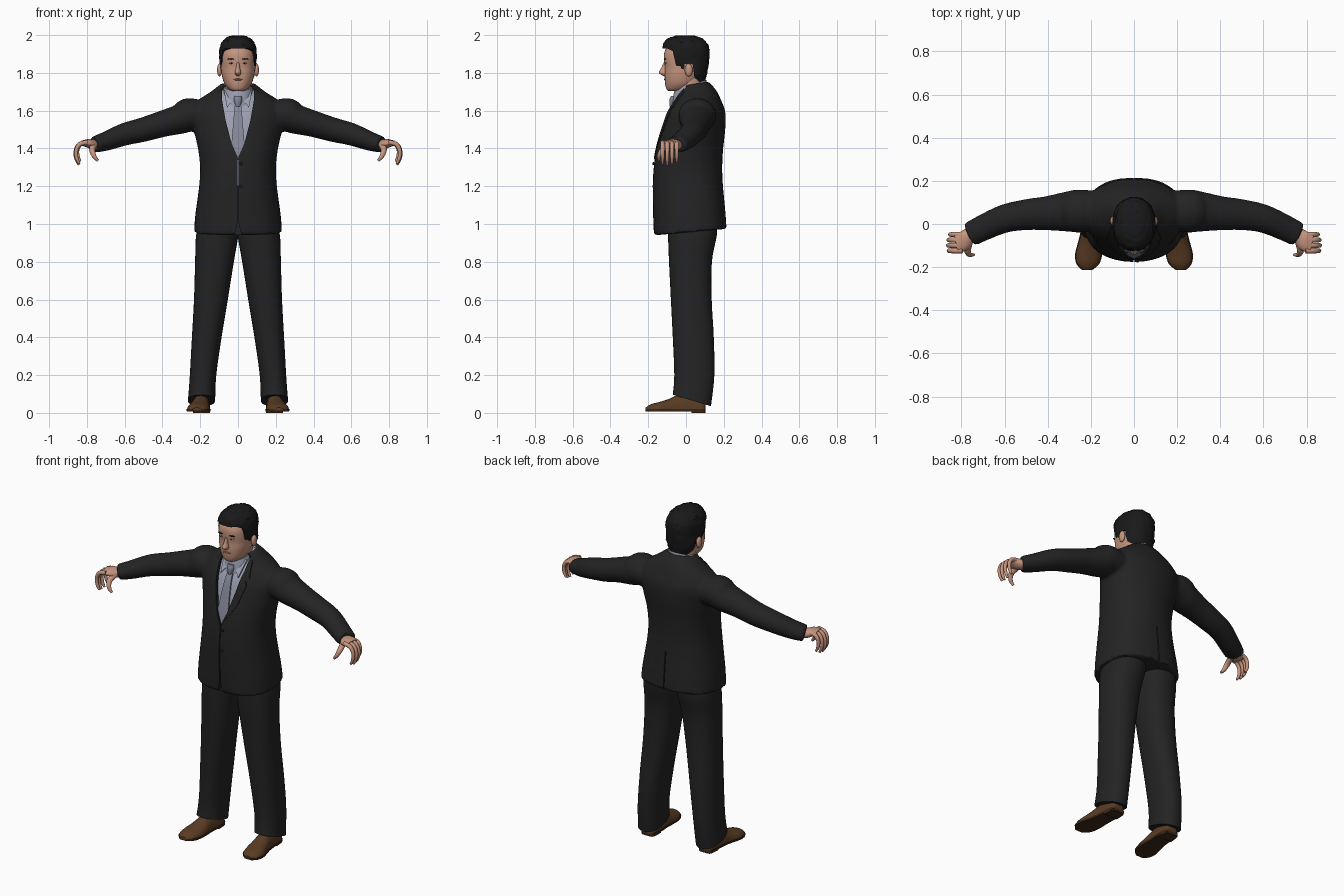
import bpy, bmesh, math, random
from mathutils import Vector

if "Cube" in bpy.data.objects:
    bpy.data.objects.remove(bpy.data.objects["Cube"])

random.seed(4)
COLOURS = {"suit_black": (.017, .017, .018), "shirt_grey": (.33, .35, .44), "tie_grey": (.23, .245, .31),
           "skin": (.56, .30, .21), "hair_black": (.010, .010, .011), "lips": (.40, .17, .13),
           "eye_white": (.55, .50, .47), "shoe_brown": (.10, .045, .017), "sole_brown": (.045, .022, .01)}
MATS = {}
for key, c in COLOURS.items():
    MATS[key] = bpy.data.materials.new(key)
    MATS[key].diffuse_color = (*c, 1)


def finish(name, bm, mat=None, angle=40):
    bmesh.ops.recalc_face_normals(bm, faces=bm.faces)
    me = bpy.data.meshes.new(name)
    bm.to_mesh(me)
    bm.free()
    me.shade_smooth()
    me.set_sharp_from_angle(angle=math.radians(angle))
    ob = bpy.data.objects.new(name, me)
    bpy.context.collection.objects.link(ob)
    if mat:
        me.materials.append(MATS[mat])
    return ob


def smooth(rows, k=4):
    """Catmull-Rom interpolation of parameter rows."""
    out, n = [], len(rows)
    for i in range(n - 1):
        p = [rows[max(i - 1, 0)], rows[i], rows[i + 1], rows[min(i + 2, n - 1)]]
        for j in range(k):
            t = j / k
            out.append([.5 * (2 * b + (c - a) * t + (2 * a - 5 * b + 4 * c - d) * t * t
                              + (3 * b - a - 3 * c + d) * t ** 3) for a, b, c, d in zip(*p)])
    return out + [list(rows[-1])]


def hring(z, x0, x1, yf, yb, e=2.0, tilt=0.0, n=36):
    """Horizontal superellipse section."""
    pts = []
    for i in range(n):
        a = 2 * math.pi * i / n
        c, s = math.cos(a), math.sin(a)
        x = (x0 + x1) / 2 + (x1 - x0) / 2 * math.copysign(abs(c) ** (2 / e), c)
        y = (yf + yb) / 2 + (yb - yf) / 2 * math.copysign(abs(s) ** (2 / e), s)
        pts.append(Vector((x, y, z + tilt * y)))
    return pts


def body(rows, k=4):
    """Centred rows (z, half width, y front, y back, exponent, tilt)."""
    return [hring(z, -w, w, f, b, e, t) for z, w, f, b, e, t in smooth(rows, k)]


def tube(rows, k=4, n=20):
    """Rows (x, y, z, half size across, half size upright) swept along a path."""
    rows, rings = smooth(rows, k), []
    pts = [Vector(r[:3]) for r in rows]
    for i, r in enumerate(rows):
        t = (pts[min(i + 1, len(pts) - 1)] - pts[max(i - 1, 0)]).normalized()
        side = Vector((0, 1, 0))
        side = (side - t * side.dot(t)).normalized()
        up = t.cross(side)
        rings.append([pts[i] + side * r[3] * math.cos(2 * math.pi * j / n)
                      + up * r[4] * math.sin(2 * math.pi * j / n) for j in range(n)])
    return rings


def add_loft(bm, rings, flip=False):
    vs = [[bm.verts.new((-p.x if flip else p.x, p.y, p.z)) for p in r] for r in rings]
    n = len(vs[0])
    for a, b in zip(vs, vs[1:]):
        for i in range(n):
            bm.faces.new((a[i], a[(i + 1) % n], b[(i + 1) % n], b[i]))
    bm.faces.new(vs[0])
    bm.faces.new(vs[-1])


def loft(name, rings, mat, mirror=False, angle=40):
    bm = bmesh.new()
    add_loft(bm, rings)
    if mirror:
        add_loft(bm, rings, True)
    return finish(name, bm, mat, angle)


def blob(name, pos, size, mat, mirror=False):
    bm = bmesh.new()
    for s in ((1, -1) if mirror else (1,)):
        vs = bmesh.ops.create_uvsphere(bm, u_segments=16, v_segments=10, radius=1)["verts"]
        for v in vs:
            v.co = Vector([v.co[i] * size[i] + pos[i] * (s if i == 0 else 1) for i in range(3)])
    return finish(name, bm, mat)


def prism(polys, lo, hi, axis="y"):
    """Cutter from 2D outlines (u, z) extruded along an axis."""
    bm = bmesh.new()
    for poly in polys:
        add_loft(bm, [[Vector((u, d, z) if axis == "y" else (d, u, z)) for u, z in poly] for d in (lo, hi)])
    return finish("cutter", bm)


def both(poly):
    return [poly, [(-u, z) for u, z in poly]]


def bake(ob):
    me = bpy.data.meshes.new_from_object(ob.evaluated_get(bpy.context.evaluated_depsgraph_get()))
    ob.modifiers.clear()
    ob.data = me


def boolean(ob, cutter, op):
    m = ob.modifiers.new("cut", "BOOLEAN")
    m.operation, m.solver, m.object = op, "EXACT", cutter
    bake(ob)
    bpy.data.objects.remove(cutter)
    ob.data.shade_smooth()
    ob.data.set_sharp_from_angle(angle=math.radians(40))


def panel(name, source, polys, thick, mat):
    """Raised panel: thickened copy of a surface trimmed to an outline."""
    ob = bpy.data.objects.new(name, source.copy())
    bpy.context.collection.objects.link(ob)
    d = ob.modifiers.new("thicken", "DISPLACE")
    d.strength, d.mid_level = thick, 0
    bake(ob)
    boolean(ob, prism(polys, -.4, -.01), "INTERSECT")
    ob.data.materials.clear()
    ob.data.materials.append(MATS[mat])


# Jacket: torso and sleeves fused into one skin
torso = [(.955, .233, -.17, .215, 2.5, .09), (1.05, .226, -.174, .209, 2.4, .05), (1.2, .206, -.176, .196, 2.3, 0),
         (1.3, .201, -.171, .192, 2.2, 0), (1.4, .212, -.157, .197, 2.1, 0), (1.5, .235, -.132, .208, 2, 0),
         (1.59, .245, -.103, .209, 2, 0), (1.655, .21, -.066, .186, 2, 0), (1.695, .145, -.045, .16, 2, .08),
         (1.735, .09, -.03, .12, 2, .15)]
sleeve = [(.12, .06, 1.56, .09, .06), (.25, .06, 1.578, .1, .09), (.3, .058, 1.557, .095, .08),
          (.4, .05, 1.53, .08, .07), (.5, .043, 1.5, .072, .065), (.6, .025, 1.475, .066, .06),
          (.7, -.018, 1.438, .061, .051), (.762, -.05, 1.42, .058, .043)]
bm = bmesh.new()
add_loft(bm, body(torso))
for flip in (False, True):
    add_loft(bm, tube(sleeve), flip)
jacket = finish("jacket", bm, "suit_black")
m = jacket.modifiers.new("fuse", "REMESH")
m.mode, m.voxel_size = "VOXEL", .01
m = jacket.modifiers.new("soften", "SMOOTH")
m.factor, m.iterations = .5, 5
bake(jacket)
skin_mesh = jacket.data.copy()
vee = [(0, 1.35), (.035, 1.43), (.066, 1.55), (.085, 1.66), (.088, 1.85)]
boolean(jacket, prism([vee + [(-u, z) for u, z in vee[:0:-1]]], -.4, 0), "DIFFERENCE")
boolean(jacket, prism([[(-.03, .9), (-.004, 1.0), (-.002, 1.34), (.002, 1.34), (.004, 1.0), (.03, .9)]],
                      -.4, -.15), "DIFFERENCE")
boolean(jacket, prism([[(-.003, .9), (-.003, 1.2), (.003, 1.2), (.003, .9)]], .19, .4), "DIFFERENCE")
lapel = [(.004, 1.345), (.036, 1.43), (.067, 1.55), (.086, 1.66), (.088, 1.74), (.105, 1.70),
         (.125, 1.62), (.105, 1.61), (.118, 1.585), (.085, 1.47)]
panel("lapels", skin_mesh, both(lapel), .005, "suit_black")
for i, z in enumerate((1.32, 1.2)):
    blob("jacket_button_%d" % (i + 1), (.016, -.172, z), (.009, .006, .009), "hair_black")

# Shirt, collar and tie
shirt = loft("shirt", body([(z, w - .014, f + .014, b - .014, e, t) for z, w, f, b, e, t in torso[2:]]), "shirt_grey")
loft("shirt_collar", body([(1.645, .086, -.075, .112, 2, .3), (1.69, .083, -.07, .112, 2, .35),
                           (1.725, .077, -.062, .107, 2, .35)]), "shirt_grey")
panel("collar_flaps", shirt.data, both([(.012, 1.68), (.075, 1.71), (.058, 1.615)]), .011, "shirt_grey")
panel("tie", shirt.data, [[(-.015, 1.66), (.015, 1.66), (.034, 1.43), (.012, 1.34), (-.012, 1.34), (-.034, 1.43)]],
      .009, "tie_grey")
loft("tie_knot", body([(1.622, .014, -.086, -.03, 2.5, 0), (1.655, .022, -.088, -.03, 2.5, 0),
                       (1.678, .02, -.08, -.03, 2.5, 0)]), "tie_grey")

# Trousers
legs = [(1.02, -.005, .2, -.095, .165, 2.3, 0), (.94, -.002, .222, -.095, .163, 2.3, 0),
        (.8, .022, .227, -.09, .137, 2.3, 0), (.6, .054, .233, -.08, .136, 2.3, 0),
        (.4, .087, .244, -.07, .147, 2.3, 0), (.2, .115, .255, -.062, .15, 2.3, 0),
        (.075, .121, .265, -.07, .132, 2.3, -.3)]
loft("trousers", [hring(*r) for r in smooth(legs)], "suit_black", True)

# Shoes: stations along y (y, centre x, half width, height)
shoe = [(.102, .192, .025, .05), (.09, .192, .04, .08), (.03, .193, .046, .10), (-.04, .198, .048, .095),
        (-.09, .203, .055, .074), (-.14, .21, .06, .058), (-.185, .214, .05, .046), (-.214, .217, .02, .028)]


def shoe_rings(stations, base, extra, top=None, n=24):
    rings = []
    for y, cx, w, h in smooth(stations):
        ring = []
        for i in range(n):
            a = 2 * math.pi * i / n
            s = math.sin(a)
            z = (base + ((top or h) - base) * max(s, 0) ** .85) if not top else (top if s >= 0 else base)
            ring.append(Vector((cx + (w + extra) * math.cos(a), y, z)))
        rings.append(ring)
    return rings


loft("shoes", shoe_rings(shoe, .014, 0), "shoe_brown", True)
loft("shoe_soles", shoe_rings(shoe, .008, .003, .02), "sole_brown", True)
loft("shoe_heels", shoe_rings(shoe[:3], 0, .001, .018), "sole_brown", True)

# Head and neck
loft("neck", body([(1.62, .075, -.05, .1, 2, 0), (1.69, .07, -.056, .097, 2, 0), (1.78, .07, -.06, .095, 2, 0)]), "skin")
loft("head", body([(1.703, .028, -.092, -.03, 2.2, 0), (1.715, .05, -.104, .02, 2.2, 0), (1.745, .073, -.111, .06, 2.2, 0),
                   (1.79, .086, -.113, .085, 2.3, 0), (1.83, .09, -.112, .1, 2.3, 0), (1.87, .091, -.117, .105, 2.3, 0),
                   (1.91, .089, -.114, .105, 2.2, 0), (1.95, .075, -.09, .09, 2, 0), (1.97, .045, -.05, .05, 2, 0)]), "skin")
loft("nose", body([(1.855, .008, -.118, -.09, 2, 0), (1.825, .011, -.132, -.09, 2, 0), (1.803, .017, -.144, -.09, 2, 0),
                   (1.79, .014, -.132, -.09, 2, 0), (1.783, .006, -.116, -.09, 2, 0)]), "skin")
blob("ears", (.098, .014, 1.815), (.013, .021, .034), "skin", True)
blob("eyes", (.034, -.105, 1.852), (.013, .0085, .0045), "eye_white", True)
blob("pupils", (.034, -.109, 1.852), (.005, .006, .0042), "hair_black", True)
blob("eyebrows", (.036, -.111, 1.873), (.021, .007, .0035), "hair_black", True)
blob("mouth", (0, -.110, 1.765), (.026, .006, .005), "lips")

# Hair: ruffled cap trimmed to a side hairline
hair = loft("hair", body([(1.745, .07, -.05, .098, 2, 0), (1.8, .092, -.06, .111, 2.2, 0), (1.86, .097, -.118, .121, 2.2, 0),
                          (1.92, .098, -.126, .124, 2.2, 0), (1.96, .086, -.118, .11, 2.1, 0),
                          (1.985, .062, -.09, .078, 2, 0), (1.998, .03, -.05, .035, 2, 0)], 5), "hair_black")
for v in hair.data.vertices:
    if v.co.z < 1.995:
        v.co += Vector([random.uniform(-.003, .003) for _ in range(3)])
boolean(hair, prism([[(-.3, 1.926), (-.1, 1.93), (-.07, 1.915), (-.058, 1.86), (-.04, 1.785), (-.012, 1.785),
                      (-.008, 1.848), (.035, 1.848), (.045, 1.775), (.08, 1.745), (.08, 1.6), (-.3, 1.6)]],
                    -.3, .3, "x"), "DIFFERENCE")

# Hands with curled fingers
loft("palms", tube([(.72, -.03, 1.425, .03, .028), (.765, -.055, 1.42, .036, .027), (.795, -.08, 1.427, .046, .022),
                    (.826, -.088, 1.428, .045, .014)]), "skin", True, 60)
for i, name in enumerate(("index", "middle", "ring", "little")):
    y, s = -.124 + .025 * i, (.95, 1, .97, .85)[i]
    path = [(.795, 1.432, .012), (.84, 1.422, .012), (.86, 1.385, .0105), (.857, 1.345, .0095), (.842, 1.313, .006)]
    loft(name + "_fingers", tube([(.795 + (x - .795) * s, y, 1.432 + (z - 1.432) * s, r, r) for x, z, r in path], 3, 12),
         "skin", True, 60)
loft("thumbs", tube([(.765, -.085, 1.415, .018, .018), (.772, -.125, 1.392, .014, .016), (.762, -.142, 1.36, .011, .012),
                     (.742, -.143, 1.335, .006, .007)], 3, 12), "skin", True, 60)

for m in bpy.data.materials:
    if m.users and not m.is_grease_pencil:
        m.use_nodes = True
        m.node_tree.nodes["Principled BSDF"].inputs["Base Color"].default_value = m.diffuse_color
